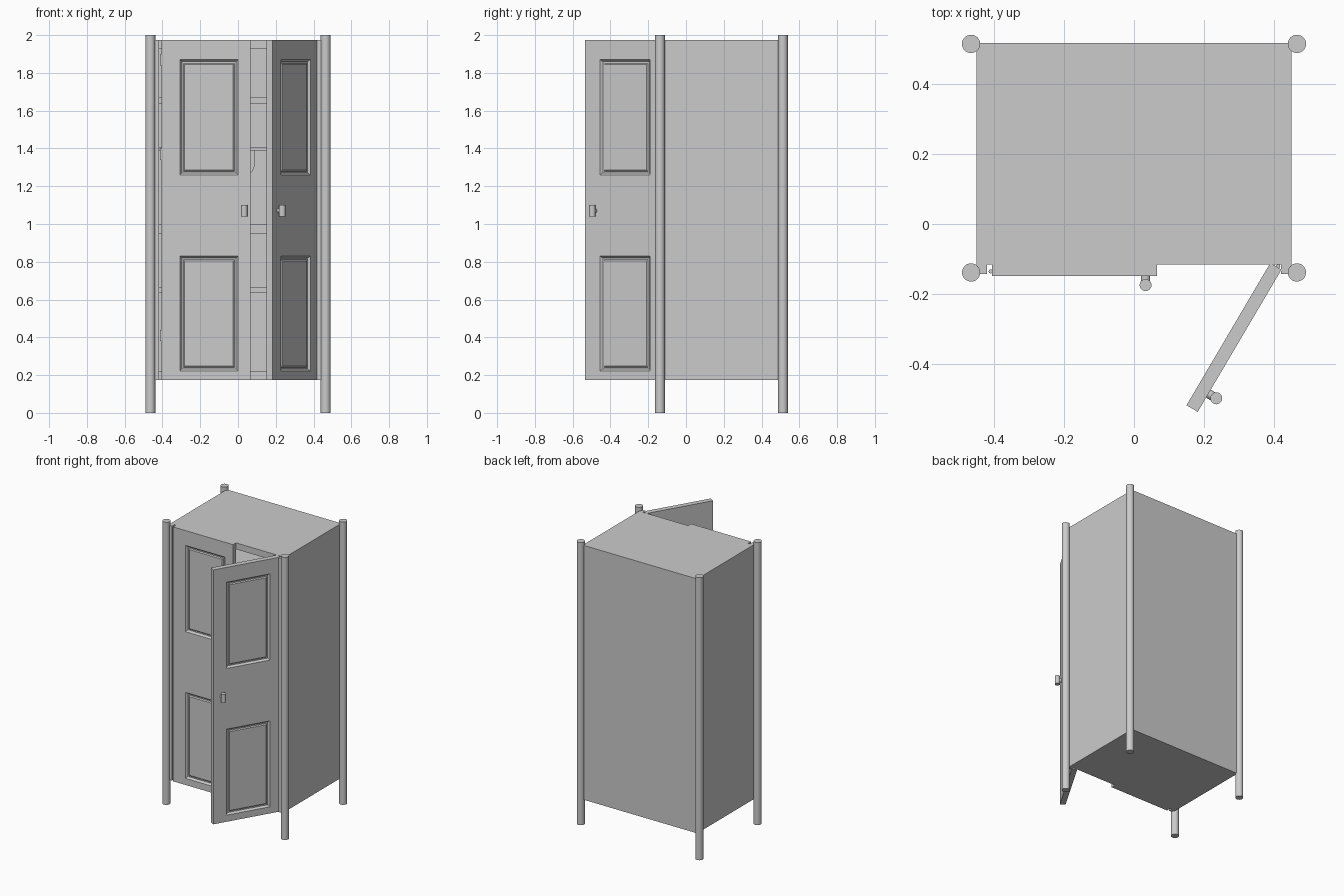
import bpy, bmesh
from math import radians, pi, cos, sin
from mathutils import Matrix, Vector

if "Cube" in bpy.data.objects:
    bpy.data.objects.remove(bpy.data.objects["Cube"])


def finish(bm, name, smooth=False):
    bmesh.ops.recalc_face_normals(bm, faces=bm.faces[:])
    me = bpy.data.meshes.new(name)
    bm.to_mesh(me)
    bm.free()
    ob = bpy.data.objects.new(name, me)
    bpy.context.collection.objects.link(ob)
    if smooth:
        bpy.ops.object.select_all(action='DESELECT')
        ob.select_set(True)
        bpy.context.view_layer.objects.active = ob
        bpy.ops.object.shade_smooth_by_angle(angle=radians(40))
    return ob


def box(name, x0, x1, y0, y1, z0, z1):
    bm = bmesh.new()
    size = Matrix.Diagonal((x1 - x0, y1 - y0, z1 - z0, 1))
    mid = Matrix.Translation(((x0 + x1) / 2, (y0 + y1) / 2, (z0 + z1) / 2))
    bmesh.ops.create_cube(bm, size=1, matrix=mid @ size)
    return finish(bm, name)


def add_cylinder(bm, centre, r, h, along_y=False, segs=24):
    m = Matrix.Translation(centre)
    if along_y:
        m = m @ Matrix.Rotation(pi / 2, 4, 'X')
    bmesh.ops.create_cone(bm, cap_ends=True, segments=segs, radius1=r,
                          radius2=r, depth=h, matrix=m)


Z0, Z1 = 0.175, 1.975     # cabinet bottom and top
FRONT, BACK = -0.115, 0.515
W = 0.448


def door(name, frame, width, thick, panel_x, knob_x):
    """Door slab with two sunken panels; local x runs from hinge to free edge."""
    xs = [0, panel_x, panel_x + 0.308, width]
    zs = [Z0, 0.222, 0.83, 1.26, 1.87, Z1]
    bm = bmesh.new()
    v = [[bm.verts.new((x, 0, z)) for z in zs] for x in xs]
    panels = []
    for i in range(3):
        for j in range(5):
            f = bm.faces.new((v[i][j], v[i + 1][j], v[i + 1][j + 1], v[i][j + 1]))
            if i == 1 and j in (1, 3):
                panels.append(f)
    ext = bmesh.ops.extrude_face_region(bm, geom=bm.faces[:], use_keep_orig=True)
    bmesh.ops.translate(bm, vec=(0, thick, 0),
                        verts=[g for g in ext['geom'] if isinstance(g, bmesh.types.BMVert)])
    bmesh.ops.recalc_face_normals(bm, faces=bm.faces[:])
    # moulding: slope in, flat groove, raised field
    for width_in, depth in ((0.015, -0.013), (0.012, 0), (0.009, 0.006)):
        bmesh.ops.inset_individual(bm, faces=panels, thickness=width_in, depth=depth)
    bm.transform(frame)
    finish(bm, name)

    # knob: short stem with an upright barrel
    bm = bmesh.new()
    add_cylinder(bm, (knob_x, -0.008, 1.07), 0.013, 0.03, along_y=True)
    add_cylinder(bm, (knob_x, -0.026, 1.07), 0.017, 0.06)
    bm.transform(frame)
    finish(bm, name + "_knob", True)

    # hinge barrels and leaves
    bm = bmesh.new()
    for z in (1.87, 1.37, 0.41):
        add_cylinder(bm, (-0.003, 0.013, z), 0.006, 0.06, segs=12)
    bm.transform(frame)
    finish(bm, name + "_hinges", True)


# corner posts
for side, x in (("left", -0.464), ("right", 0.464)):
    for end, y in (("front", -0.138), ("back", 0.513)):
        bm = bmesh.new()
        add_cylinder(bm, (x, y, 1.0), 0.026, 2.0, segs=32)
        finish(bm, f"{end}_{side}_post", True)

# carcass
T = 0.025
box("top_board", -W + T, W - T, FRONT, BACK - T, Z1 - 0.045, Z1)
box("bottom_board", -W + T, W - T, FRONT, BACK - T, Z0, Z0 + 0.045)
box("back_panel", -W, W, BACK - T, BACK, Z0, Z1)
for side, s in (("left", -1), ("right", 1)):
    a, b = sorted((s * W, s * (W - T)))
    box(side + "_side_panel", a, b, FRONT, BACK - T, Z0, Z1)
    a, b = sorted((s * W, s * 0.418))
    box(side + "_front_stile", a, b, -0.142, FRONT, Z0, Z1)

# shelves
for i, (z, h) in enumerate(((0.635, 0.028), (0.95, 0.05), (1.39, 0.014), (1.635, 0.035))):
    box(f"shelf_{i + 1}", -W + T, W - T, FRONT + 0.005, BACK - T, z, z + h)

# rounded support under the thin shelf
bm = bmesh.new()
pts = [(-0.09, 1.39), (0.09, 1.39)]
pts += [(0.06 + 0.03 * cos(t * pi / 10), 1.33 - 0.06 * sin(t * pi / 10)) for t in range(6)]
pts += [(-0.06 - 0.03 * sin(t * pi / 10), 1.33 - 0.06 * cos(t * pi / 10)) for t in range(6)]
f = bm.faces.new([bm.verts.new((x, BACK - T - 0.02, z)) for x, z in pts])
ext = bmesh.ops.extrude_face_region(bm, geom=[f], use_keep_orig=True)
bmesh.ops.translate(bm, vec=(0, 0.02, 0),
                    verts=[g for g in ext['geom'] if isinstance(g, bmesh.types.BMVert)])
finish(bm, "shelf_support")

# doors: left closed, right swung open
door("left_door", Matrix.Translation((-0.405, -0.148, 0)), 0.47, 0.033, 0.097, 0.438)
swing = (Matrix.Translation((0.42, -0.13, 0)) @ Matrix.Rotation(radians(59.5), 4, 'Z')
         @ Matrix.Diagonal((-1, 1, 1, 1)))
door("right_door", swing, 0.47, 0.037, 0.07, 0.41)
